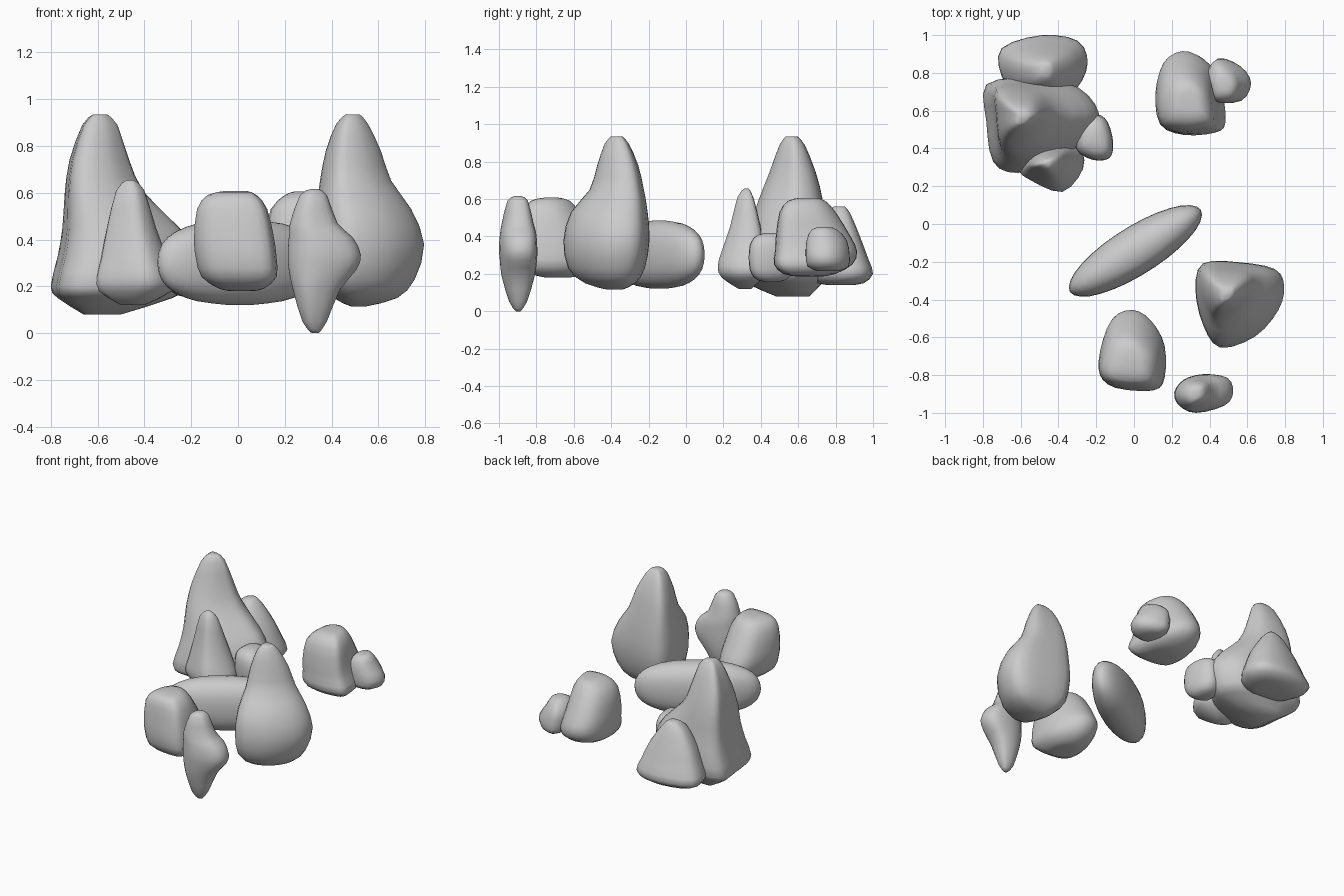
import bpy, bmesh, math


def spline(points, closed, steps):
    """Catmull-Rom through tuples of any size."""
    n, out = len(points), []
    for i in range(n if closed else n - 1):
        p = [points[(i + k) % n] if closed else points[min(max(i + k, 0), n - 1)]
             for k in (-1, 0, 1, 2)]
        for s in range(steps):
            t = s / steps
            out.append(tuple(0.5 * (2 * b + (c - a) * t + (2 * a - 5 * b + 4 * c - d) * t * t
                                    + (3 * b - a - 3 * c + d) * t ** 3)
                             for a, b, c, d in zip(*p)))
    if not closed:
        out.append(points[-1])
    return out


def rock(name, plan, rings):
    """Loft the plan outline through rings (z, x min, x max, y min, y max), top to bottom."""
    pts = spline(plan, True, 3)
    lo = [min(p[k] for p in pts) for k in (0, 1)]
    hi = [max(p[k] for p in pts) for k in (0, 1)]
    unit = [[(p[k] - lo[k]) / (hi[k] - lo[k]) for k in (0, 1)] for p in pts]
    bm = bmesh.new()
    loops = [[bm.verts.new((x0 + u * (x1 - x0), y0 + v * (y1 - y0), z)) for u, v in unit]
             for z, x0, x1, y0, y1 in spline(rings, False, 2)]
    n = len(unit)
    for a, b in zip(loops, loops[1:]):
        for i in range(n):
            bm.faces.new((a[i], a[(i + 1) % n], b[(i + 1) % n], b[i]))
    bm.faces.new(loops[0])
    bm.faces.new(loops[-1])
    bmesh.ops.recalc_face_normals(bm, faces=bm.faces[:])
    for f in bm.faces:
        f.smooth = True
    me = bpy.data.meshes.new(name)
    bm.to_mesh(me)
    bm.free()
    ob = bpy.data.objects.new(name, me)
    bpy.context.collection.objects.link(ob)


def pebble(name, plan, x0, x1, y0, y1, z0, z1, power=2.4):
    """Rounded rock that shrinks evenly to its top and bottom."""
    cx, cy, cz = (x0 + x1) / 2, (y0 + y1) / 2, (z0 + z1) / 2
    rings = []
    for i in range(9):
        a = math.radians(84 - 21 * i)
        h = math.copysign(abs(math.sin(a)) ** (2 / power), a)
        r = abs(math.cos(a)) ** (2 / power)
        rings.append((cz + h * (z1 - z0) / 2, cx - r * (x1 - x0) / 2, cx + r * (x1 - x0) / 2,
                      cy - r * (y1 - y0) / 2, cy + r * (y1 - y0) / 2))
    rock(name, plan, rings)


# Tall spire on the right
rock("right_spire",
     [(.37, -.2), (.33, -.34), (.37, -.53), (.46, -.65), (.64, -.59), (.76, -.45), (.79, -.32),
      (.74, -.23), (.56, -.195)],
     [(.935, .46, .52, -.40, -.34), (.895, .42, .555, -.435, -.305), (.78, .375, .61, -.475, -.255),
      (.65, .35, .655, -.515, -.225), (.53, .335, .74, -.615, -.205), (.38, .325, .795, -.655, -.195),
      (.23, .345, .755, -.63, -.22), (.15, .41, .68, -.54, -.27), (.115, .48, .55, -.42, -.34)])

# Tall spire on the left
rock("left_spire",
     [(-.8, .75), (-.8, .55), (-.76, .33), (-.62, .27), (-.4, .33), (-.25, .45), (-.18, .58),
      (-.3, .73), (-.55, .78)],
     [(.935, -.62, -.56, .535, .595), (.89, -.665, -.515, .5, .635), (.74, -.72, -.465, .445, .695),
      (.6, -.74, -.40, .39, .73), (.45, -.75, -.25, .34, .75), (.33, -.77, -.185, .30, .77),
      (.2, -.8, -.22, .27, .77), (.15, -.77, -.28, .32, .73), (.08, -.66, -.5, .48, .66)])

# Rock behind the left spire
rock("back_left_rock",
     [(-.72, .93), (-.72, .78), (-.62, .67), (-.4, .66), (-.3, .72), (-.245, .85), (-.3, .97),
      (-.5, 1)],
     [(.56, -.5, -.44, .79, .85), (.52, -.56, -.4, .74, .88), (.4, -.64, -.32, .69, .93),
      (.28, -.69, -.27, .66, .975), (.2, -.72, -.245, .66, 1), (.15, -.66, -.3, .7, .95),
      (.14, -.55, -.4, .78, .88)])

# Small spire in front of the left spire
rock("front_left_spire",
     [(-.6, .29), (-.5, .39), (-.29, .41), (-.26, .29), (-.37, .17), (-.54, .23)],
     [(.655, -.475, -.445, .31, .335), (.61, -.52, -.4, .275, .36), (.45, -.56, -.35, .235, .4),
      (.32, -.585, -.3, .19, .42), (.24, -.605, -.265, .17, .42), (.18, -.595, -.28, .19, .41),
      (.12, -.5, -.4, .28, .35)])

# Small pebble beside the left spire
pebble("left_pebble", [(-.31, .4), (-.22, .34), (-.13, .35), (-.11, .43), (-.14, .54), (-.2, .58),
                       (-.29, .54)], -.31, -.11, .335, .58, .155, .42, 2.8)

# Back right boulder with its pebble
rock("back_right_boulder",
     [(.115, .7), (.16, .86), (.265, .92), (.375, .88), (.45, .77), (.48, .55), (.425, .487),
      (.265, .475), (.14, .53)],
     [(.605, .24, .34, .6, .7), (.59, .2, .38, .545, .745), (.53, .14, .42, .5, .8),
      (.4, .115, .44, .48, .88), (.32, .115, .46, .475, .915), (.25, .12, .485, .47, .89),
      (.2, .17, .45, .52, .8), (.185, .25, .38, .6, .72)])
rock("right_pebble",
     [(.61, .755), (.56, .835), (.44, .875), (.38, .78), (.42, .67), (.56, .67)],
     [(.45, .45, .51, .71, .77), (.435, .42, .54, .67, .81), (.38, .385, .57, .645, .86),
      (.3, .38, .62, .64, .875), (.24, .4, .6, .65, .87), (.215, .45, .54, .7, .82)])

# Long slanted boulder in the middle
a, (c, s) = math.pi / 5, (math.cos(math.radians(32)), math.sin(math.radians(32)))
oval = [(.4 * c * math.cos(k * a) - .125 * s * math.sin(k * a),
         .4 * s * math.cos(k * a) + .125 * c * math.sin(k * a)) for k in range(10)]
pebble("long_boulder", oval, -.345, .36, -.385, .1, .12, .485)

# Front boulder
rock("front_boulder",
     [(-.18, -.66), (-.12, -.5), (-.01, -.455), (.09, -.51), (.16, -.635), (.16, -.81),
      (.1, -.875), (-.1, -.86), (-.18, -.79)],
     [(.607, -.06, .04, -.76, -.68), (.59, -.13, .08, -.83, -.62), (.53, -.175, .125, -.86, -.57),
      (.4, -.188, .155, -.88, -.49), (.32, -.18, .165, -.885, -.455), (.24, -.155, .165, -.87, -.49),
      (.19, -.08, .11, -.8, -.57), (.18, -.03, .06, -.73, -.64)])

# Upright pointed stone at the front
rock("front_pointed_stone",
     [(.215, -.89), (.265, -.82), (.37, -.79), (.495, -.81), (.525, -.89), (.48, -.96),
      (.33, -1), (.24, -.96)],
     [(.615, .31, .345, -.92, -.88), (.59, .265, .38, -.955, -.845), (.47, .222, .425, -.985, -.815),
      (.41, .217, .49, -.995, -.8), (.335, .213, .525, -1, -.795), (.27, .217, .505, -.995, -.797),
      (.185, .235, .435, -.985, -.81), (.05, .275, .38, -.945, -.85), (0, .315, .345, -.91, -.885)])
